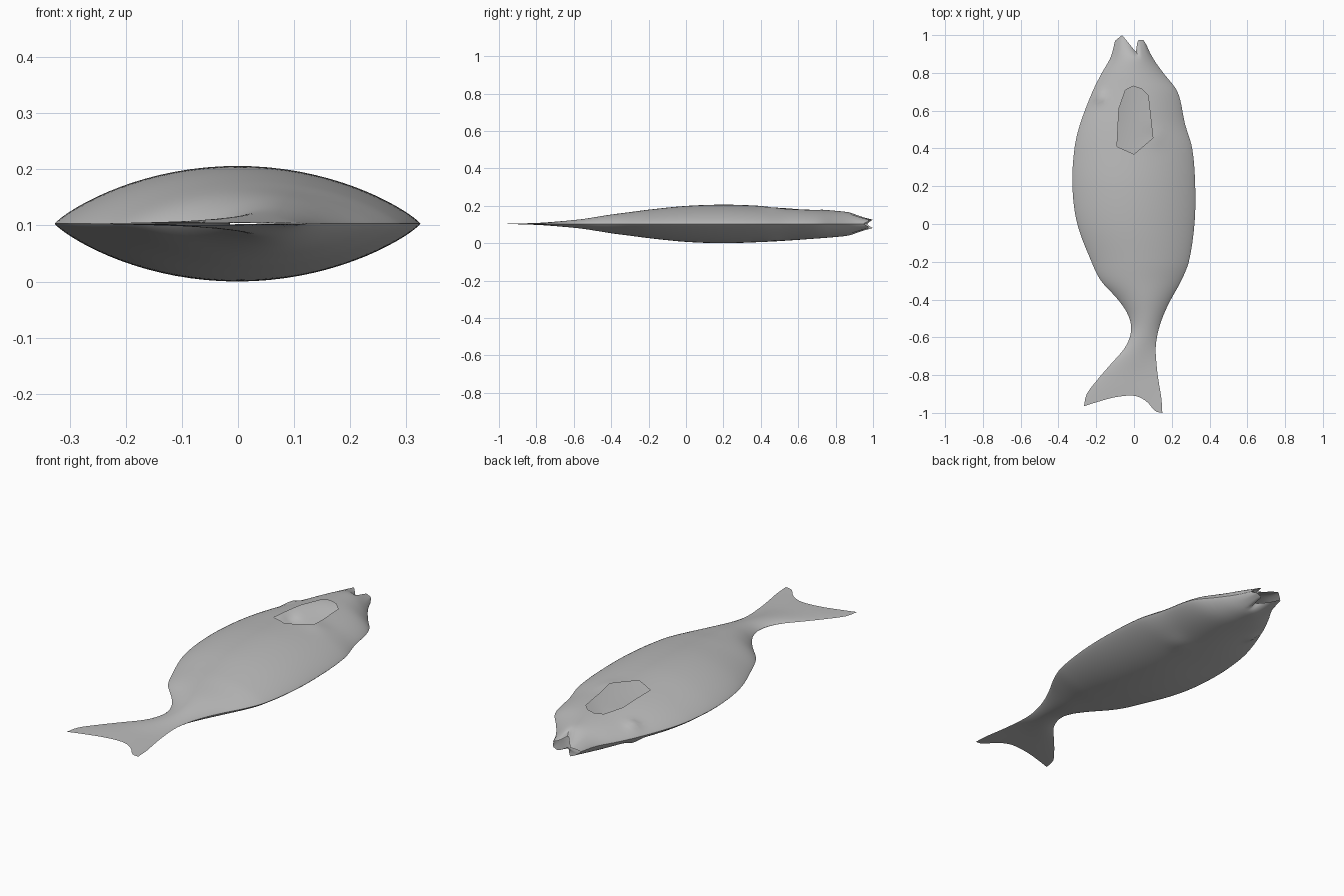
import bpy, bmesh, math
from mathutils import Vector

if "Cube" in bpy.data.objects:
    bpy.data.objects.remove(bpy.data.objects["Cube"], do_unlink=True)

RINGS, COLS = 90, 36
MID = 0.103                      # height of the fish's plane of symmetry
NOSE, JAW = 0.98, 0.88           # front ring, start of the mouth
REAR, FAN = -0.965, -0.75        # last ring, start of the tail fan

# Outline stations: y, back edge x, belly edge x, half thickness
STATIONS = [
    (-0.965, -0.265, 0.15, 0.001), (-0.9, -0.25, 0.145, 0.003), (-0.82, -0.19, 0.13, 0.005),
    (-0.75, -0.13, 0.12, 0.008), (-0.65, -0.045, 0.115, 0.016), (-0.56, -0.015, 0.13, 0.025),
    (-0.48, -0.032, 0.157, 0.037), (-0.4, -0.085, 0.195, 0.05), (-0.3, -0.175, 0.25, 0.063),
    (-0.2, -0.225, 0.29, 0.076), (0, -0.3, 0.32, 0.096), (0.2, -0.326, 0.324, 0.103),
    (0.4, -0.315, 0.308, 0.097), (0.53, -0.285, 0.27, 0.09), (0.7, -0.22, 0.23, 0.078),
    (0.8, -0.17, 0.155, 0.07), (0.88, -0.125, 0.1, 0.06), (0.98, -0.1, 0.065, 0.03)]

# End edges across the width: position from back (-1) to belly (1), y
TAIL_EDGE = [(-1, -0.965), (-0.7, -0.945), (-0.2, -0.917), (0.3, -0.91),
             (0.6, -0.94), (0.82, -0.99), (1, -1)]
MOUTH_EDGE = [(-1, 0.97), (-0.55, 1), (-0.15, 0.96), (0.33, 0.91),
              (0.45, 0.975), (0.8, 0.975), (1, 0.95)]

# Pectoral fin opening, counter-clockwise
OPENING = [(-0.09, 0.41), (0, 0.37), (0.1, 0.455), (0.075, 0.68),
           (0.04, 0.715), (-0.005, 0.73), (-0.045, 0.71), (-0.08, 0.61)]


def sample(table, t, k=1, smooth=True):
    """Interpolate column k of a table at t."""
    last = len(table) - 1
    i = next((n for n in range(last) if t <= table[n + 1][0]), last - 1)
    a, b = table[i], table[i + 1]
    span = b[0] - a[0]
    s = min(max((t - a[0]) / span, 0), 1)
    if not smooth:
        return a[k] + (b[k] - a[k]) * s

    def slope(n):
        p, q = table[max(n - 1, 0)], table[min(n + 1, last)]
        return (q[k] - p[k]) / (q[0] - p[0]) * span
    return (a[k] * (1 + 2 * s) * (1 - s) ** 2 + slope(i) * s * (1 - s) ** 2
            + b[k] * s * s * (3 - 2 * s) + slope(i + 1) * s * s * (s - 1))


def bump(x, y, cx, cy, radius, height):
    return height * math.exp(-((x - cx) ** 2 + (y - cy) ** 2) / radius ** 2)


def section_point(y, u):
    """Position on the outline plane and half thickness there."""
    left, right, half = (sample(STATIONS, y, k) for k in (1, 2, 3))
    x = (left + right) / 2 + u * (right - left) / 2
    if y > JAW:
        y = JAW + (y - JAW) / (NOSE - JAW) * (sample(MOUTH_EDGE, u, smooth=False) - JAW)
    elif y < FAN:
        y = FAN + (y - FAN) / (REAR - FAN) * (sample(TAIL_EDGE, u) - FAN)
    h = half * max(1 - u * u, 0) ** 0.85
    h += bump(x, y, -0.18, 0.67, 0.03, 0.012)      # eye
    h += bump(x, y, 0.11, 0.46, 0.05, 0.005)       # swelling behind the fin
    return x, y, h


def build_body():
    bm = bmesh.new()
    tops, bottoms = [], []
    for i in range(RINGS + 1):
        y = REAR + (NOSE - REAR) * i / RINGS
        top, bottom = [], []
        for j in range(COLS + 1):
            u = math.sin(math.pi * (j / COLS - 0.5))
            x, py, h = section_point(y, u)
            if j in (0, COLS):
                v = bm.verts.new((x, py, MID))
                top.append(v)
                bottom.append(v)
            else:
                top.append(bm.verts.new((x, py, MID + h)))
                bottom.append(bm.verts.new((x, py, MID - h)))
        tops.append(top)
        bottoms.append(bottom)
    for i in range(RINGS):
        for j in range(COLS):
            for side, flip in ((tops, False), (bottoms, True)):
                quad = [side[i][j], side[i][j + 1], side[i + 1][j + 1], side[i + 1][j]]
                bm.faces.new(quad[::-1] if flip else quad)
    return bm


def cut_opening(bm):
    """Cut the convex fin opening out of the upper flank."""
    bm.normal_update()
    faces = [f for f in bm.faces if f.normal.z > 0
             and abs(f.calc_center_median().x) < 0.2
             and 0.3 < f.calc_center_median().y < 0.8]
    for n, start in enumerate(OPENING):
        end = OPENING[(n + 1) % len(OPENING)]
        origin = Vector((*start, 0))
        outward = Vector((end[1] - start[1], start[0] - end[0], 0)).normalized()
        geom = set(faces)
        for f in faces:
            geom.update(f.edges)
            geom.update(f.verts)
        cut = bmesh.ops.bisect_plane(bm, geom=list(geom), dist=0.00001,
                                     plane_co=origin, plane_no=outward)
        faces = [f for f in cut["geom"] if isinstance(f, bmesh.types.BMFace)
                 and (f.calc_center_median() - origin).dot(outward) < 0]
    bmesh.ops.delete(bm, geom=faces, context="FACES")


grey = bpy.data.materials.new("plain grey")
grey.use_nodes = True
grey.diffuse_color = (0.5, 0.5, 0.5, 1)
grey.node_tree.nodes["Principled BSDF"].inputs["Base Color"].default_value = (0.5, 0.5, 0.5, 1)

# Hollow fish body with open mouth and fin opening
bm = build_body()
cut_opening(bm)
mesh = bpy.data.meshes.new("fish_body")
bm.to_mesh(mesh)
bm.free()
mesh.materials.append(grey)
body = bpy.data.objects.new("fish_body", mesh)
bpy.context.collection.objects.link(body)
bpy.ops.object.select_all(action="DESELECT")
body.select_set(True)
bpy.context.view_layer.objects.active = body
bpy.ops.object.shade_smooth_by_angle(angle=math.radians(40))
